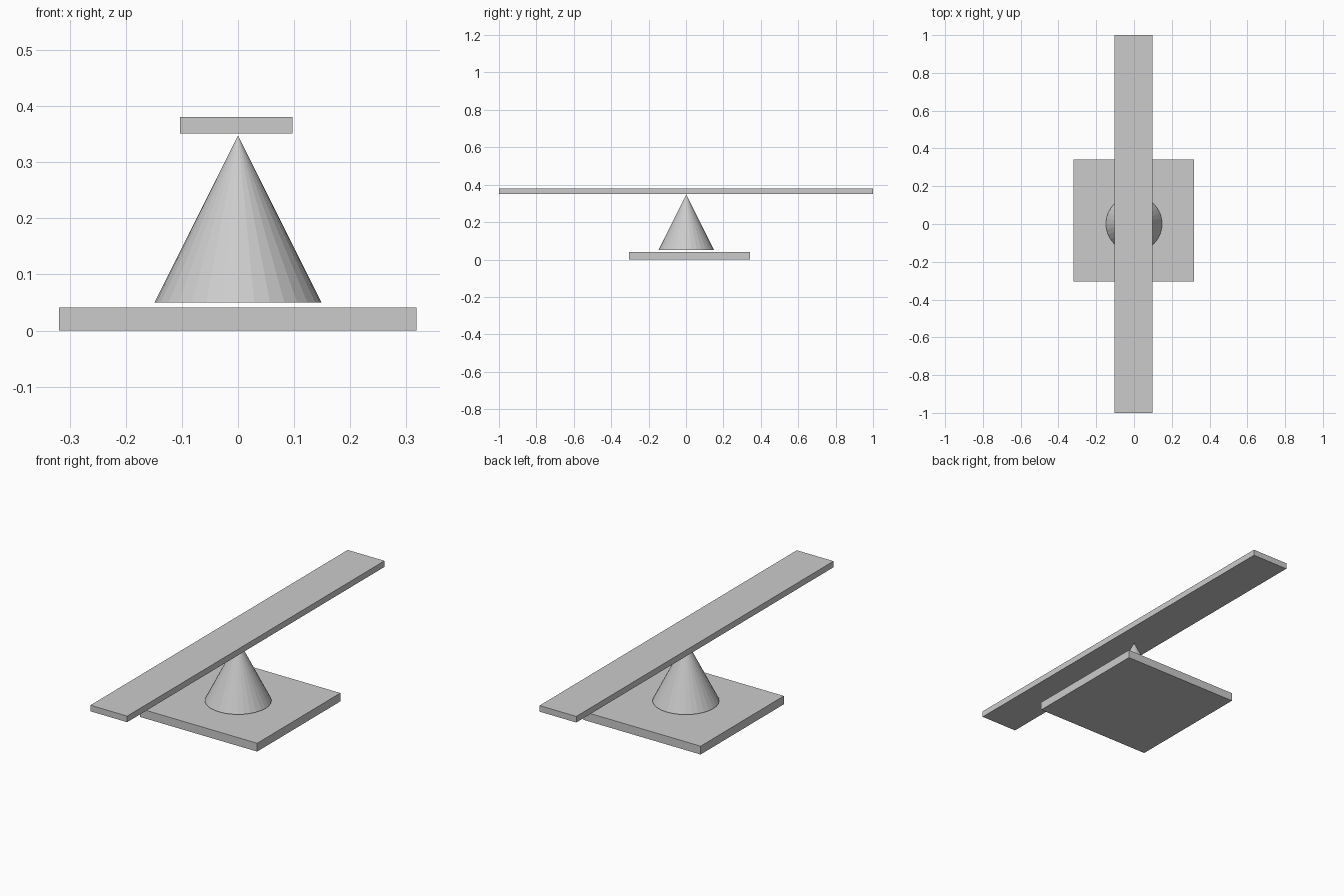
import bpy

if "Cube" in bpy.data.objects:
    bpy.data.objects.remove(bpy.data.objects["Cube"])


def box(name, lo, hi):
    """Axis-aligned box between two corners."""
    centre = [(a + b) / 2 for a, b in zip(lo, hi)]
    bpy.ops.mesh.primitive_cube_add(size=1, location=centre)
    ob = bpy.context.object
    ob.name = name
    ob.scale = [b - a for a, b in zip(lo, hi)]
    bpy.ops.object.transform_apply(location=False, rotation=False, scale=True)
    return ob


# ground plate
box("base_plate", (-0.319, -0.305, 0.0), (0.318, 0.342, 0.041))

# faceted cone that carries the plank
bpy.ops.mesh.primitive_cone_add(vertices=32, radius1=0.149, radius2=0, depth=0.298,
                                location=(0, 0.001, 0.050 + 0.149))
bpy.context.object.name = "pivot_cone"

# long balancing plank
box("plank", (-0.103, -1.0, 0.351), (0.097, 1.0, 0.381))
